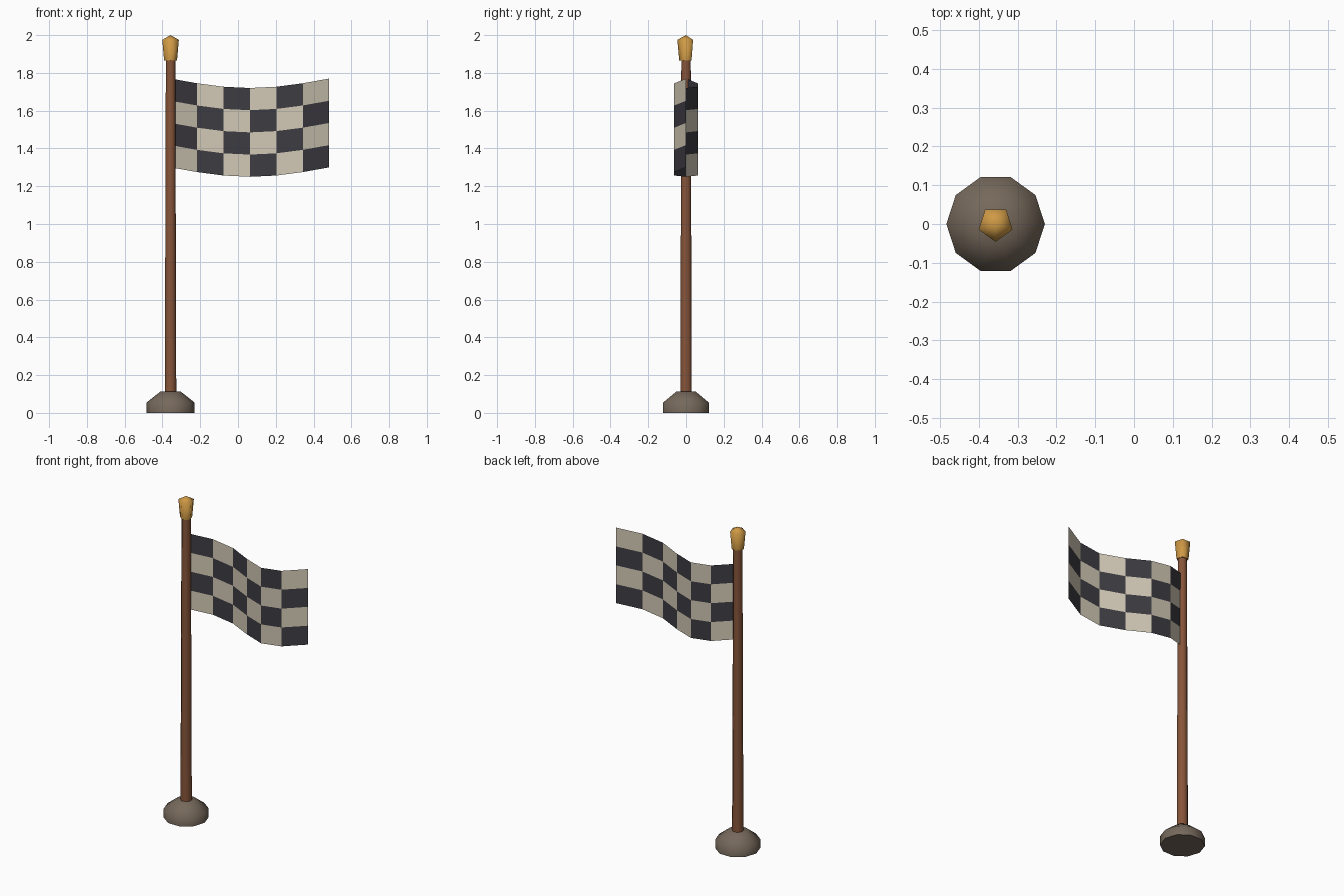
import bpy, bmesh
from math import sin, cos, pi, radians

cube = bpy.data.objects.get("Cube")
if cube:
    bpy.data.objects.remove(cube)


def material(name, rgb):
    m = bpy.data.materials.new(name)
    m.use_nodes = True
    m.diffuse_color = (*rgb, 1)
    m.node_tree.nodes["Principled BSDF"].inputs["Base Color"].default_value = (*rgb, 1)
    return m


wood = material("brown wood", (0.24, 0.09, 0.042))
stone = material("grey brown stone", (0.18, 0.14, 0.105))
gold = material("gold", (0.62, 0.32, 0.06))
cream = material("cream cloth", (0.65, 0.59, 0.47))
black = material("black cloth", (0.048, 0.045, 0.055))

POLE_X = -0.357


def add_object(name, bm, materials):
    mesh = bpy.data.meshes.new(name)
    bm.to_mesh(mesh)
    bm.free()
    for m in materials:
        mesh.materials.append(m)
    ob = bpy.data.objects.new(name, mesh)
    bpy.context.collection.objects.link(ob)
    return ob


def lathe(name, profile, sides, mat, turn=0, sharp=50):
    """Stack rings of (radius, height); a zero radius closes to a point."""
    bm = bmesh.new()
    for r, z in profile:
        for i in range(sides):
            a = radians(turn) + 2 * pi * i / sides
            bm.verts.new((r * cos(a), r * sin(a), z))
    v = list(bm.verts)
    for k in range(len(profile) - 1):
        for i in range(sides):
            j = (i + 1) % sides
            lo, hi = k * sides, (k + 1) * sides
            bm.faces.new((v[lo + i], v[lo + j], v[hi + j], v[hi + i]))
    bm.faces.new(v[:sides][::-1])
    if profile[-1][0] > 0:
        bm.faces.new(v[-sides:])
    bmesh.ops.remove_doubles(bm, verts=bm.verts, dist=0.0001)
    bmesh.ops.recalc_face_normals(bm, faces=bm.faces)
    ob = add_object(name, bm, [mat])
    ob.location.x = POLE_X
    bpy.ops.object.select_all(action="DESELECT")
    bpy.context.view_layer.objects.active = ob
    ob.select_set(True)
    bpy.ops.object.shade_smooth_by_angle(angle=radians(sharp))
    return ob


# Stand, pole and pointed cap
lathe("base", [(0.127, 0), (0.127, 0.055), (0.055, 0.112)], 10, stone, sharp=60)
lathe("pole", [(0.033, 0.05), (0.027, 1.88)], 8, wood, turn=22.5)
lathe("pole_cap", [(0.036, 1.865), (0.046, 1.975), (0, 2.0)], 5, gold, turn=-90, sharp=75)

# Waving checkered cloth, a single sheet with one face per check
COLS, ROWS = 6, 4
WIDTH, HEIGHT, TOP = 0.84, 0.47, 1.77
bm = bmesh.new()
grid = []
for c in range(COLS + 1):
    t = c / COLS
    x = POLE_X + WIDTH * t
    y = 0.072 * sin(2 * pi * t)
    sag = 0.05 * sin(pi * t)
    grid.append([bm.verts.new((x, y, TOP - sag - HEIGHT * r / ROWS))
                 for r in range(ROWS + 1)])
for c in range(COLS):
    for r in range(ROWS):
        f = bm.faces.new((grid[c][r], grid[c][r + 1], grid[c + 1][r + 1], grid[c + 1][r]))
        f.material_index = (c + r) % 2
add_object("flag", bm, [black, cream])
